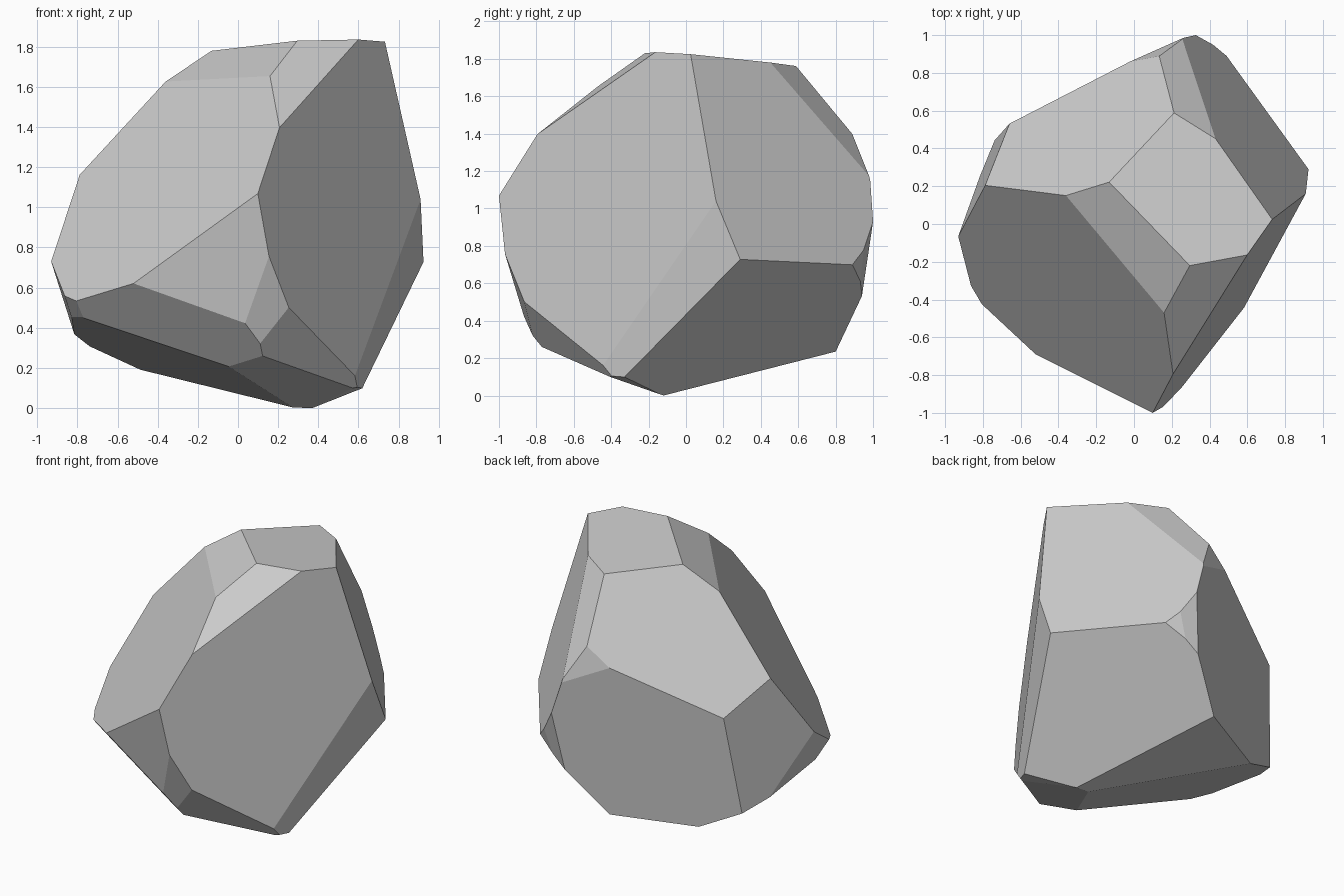
import bpy
import bmesh
from mathutils import Vector

# Remove the default object
default = bpy.data.objects.get("Cube")
if default:
    bpy.data.objects.remove(default, do_unlink=True)

# Stone colour
stone = bpy.data.materials.new("plain_grey_stone")
stone.use_nodes = True
grey = (0.6, 0.6, 0.6, 1.0)
stone.diffuse_color = grey
stone.node_tree.nodes["Principled BSDF"].inputs["Base Color"].default_value = grey

# Each chisel cut: outward direction and plane offset (direction . point)
CUTS = {
    # crown
    "top_facet": ((-.034, -.081 * -1, 1), 1.802),
    "top_front_left_slope": ((-.542, -.41, 1), 1.76),
    "top_front_slope": ((.123, -.772, 1), 2.036),
    "top_back_slope": ((.563, 1, .707), 1.953),
    # large sides
    "front_slope": ((-1, -.801, .829), 1.588),
    "front_left_wall": ((1, -.696, .106), .908),
    "left_sliver": ((1, -.38, -.111), .733),
    "back_left_wall": ((1, .74, .354), 1.396),
    "back_slope": ((-.965, .954, 1), 2.118),
    "back_wall": ((-.479, 1, -.076), .773),
    "right_wall": ((-1, .43, .061), .947),
    # small chips
    "back_chip": ((-.349, 1, .21), 1.136),
    "back_left_chip_upper": ((.52, 1, -.28), .949),
    "back_left_chip_lower": ((.244, 1, -.187), .906),
    "right_chip": ((-1, -.031, -.346), .68),
    "right_corner_chip": ((-1, -.413, -.693), .611),
    "front_chip": ((.133, -1, -.352), .722),
    # undercuts
    "front_undercut": ((-.377, -1, -.17), .781),
    "front_low_undercut": ((-.648, -1, -.93), .45),
    "front_left_undercut": ((.564, -1, -.693), .66),
    "back_left_undercut": ((.876, .585, -1), .251),
    # underside
    "base_front": ((-.046, -.382, -1), .029),
    "base_left": ((.257, -.17, -1), .116),
    "base_right": ((-.389, -.16, -1), -.091),
    "base_back": ((-.032, .243, -1), -.041),
}


def chisel(bm, direction, offset):
    """Slice away everything beyond a plane and cap the opening."""
    normal = Vector(direction)
    point = normal * (offset / normal.length_squared)
    geom = bm.verts[:] + bm.edges[:] + bm.faces[:]
    cut = bmesh.ops.bisect_plane(bm, geom=geom, plane_co=point, plane_no=normal,
                                 clear_outer=True, dist=1e-5)
    rim = [e for e in cut["geom_cut"] if isinstance(e, bmesh.types.BMEdge)]
    if rim:
        bmesh.ops.contextual_create(bm, geom=rim)


# Rough block, carved facet by facet
bm = bmesh.new()
bmesh.ops.create_cube(bm, size=4)
for direction, offset in CUTS.values():
    chisel(bm, direction, offset)
bmesh.ops.recalc_face_normals(bm, faces=bm.faces[:])

mesh = bpy.data.meshes.new("boulder")
bm.to_mesh(mesh)
bm.free()
mesh.materials.append(stone)
boulder = bpy.data.objects.new("boulder", mesh)
bpy.context.collection.objects.link(boulder)
